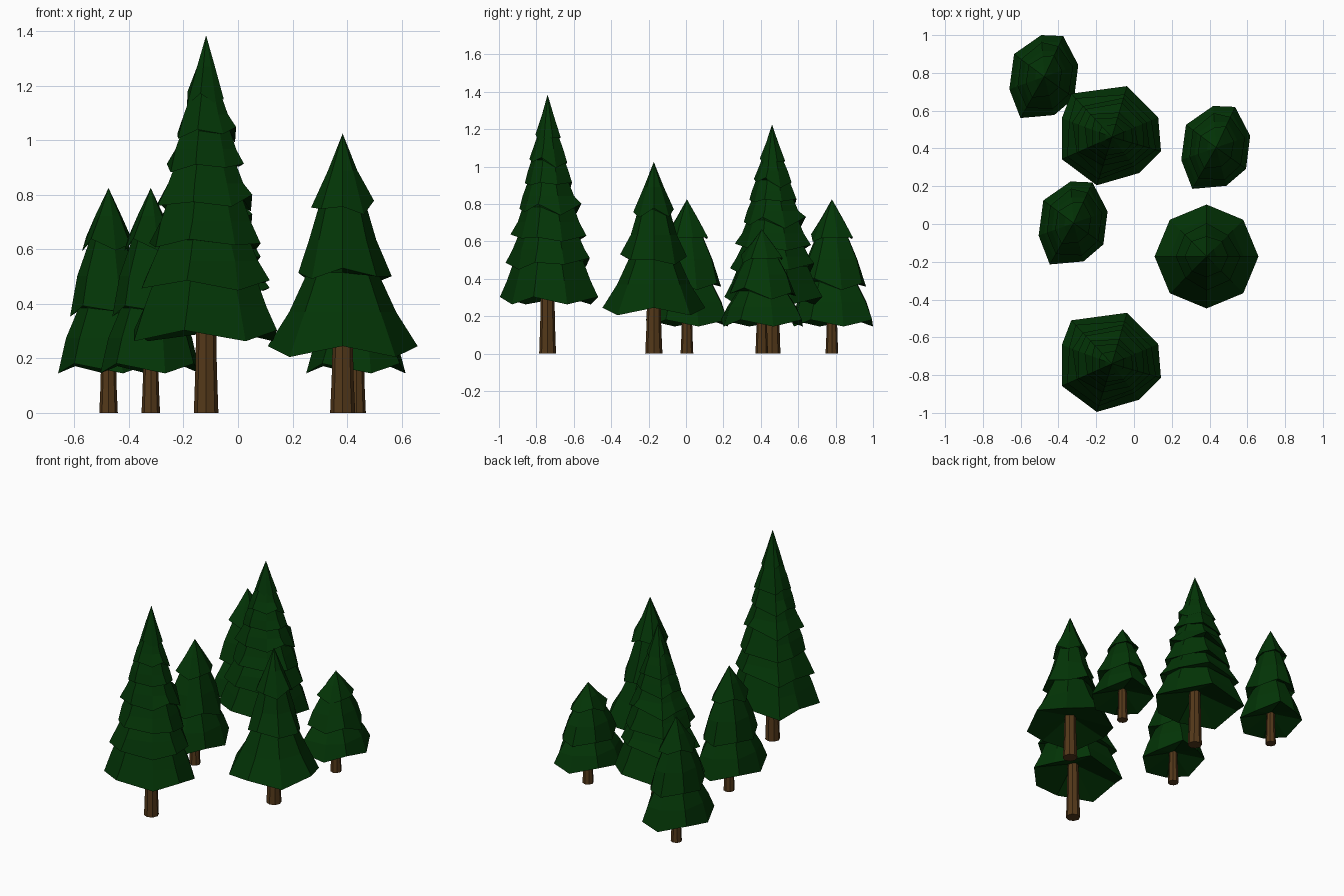
import bpy
import bmesh
import math
import random

default_cube = bpy.data.objects.get("Cube")
if default_cube:
    bpy.data.objects.remove(default_cube, do_unlink=True)


def make_material(name, colour):
    material = bpy.data.materials.new(name)
    material.use_nodes = True
    material.diffuse_color = colour
    shader = material.node_tree.nodes["Principled BSDF"]
    shader.inputs["Base Color"].default_value = colour
    return material


needle_green = make_material("needle green", (0.001, 0.036, 0.002, 1))
bark_brown = make_material("bark brown", (0.088, 0.04, 0.01, 1))


def make_object(name, bm, material, location):
    bmesh.ops.recalc_face_normals(bm, faces=bm.faces)
    mesh = bpy.data.meshes.new(name)
    bm.to_mesh(mesh)
    bm.free()
    mesh.materials.append(material)
    tree_part = bpy.data.objects.new(name, mesh)
    tree_part.location = (location[0], location[1], 0)
    bpy.context.collection.objects.link(tree_part)


def add_ring(bm, outline, scale, height, jag=0.0, jitter=0.0):
    ring = []
    for index, (x, y) in enumerate(outline):
        size = scale * (1 + random.uniform(-jitter, jitter))
        lift = jag if index % 2 == 0 else -jag
        lift += random.uniform(-jitter, jitter) / 4
        ring.append(bm.verts.new((x * size, y * size, height + lift)))
    return ring


def bridge(bm, lower, upper):
    count = len(lower)
    for i in range(count):
        j = (i + 1) % count
        bm.faces.new((lower[i], lower[j], upper[j], upper[i]))


def fan(bm, ring, centre):
    for i, vert in enumerate(ring):
        bm.faces.new((vert, ring[(i + 1) % len(ring)], centre))


# Canopy: a stack of skirts, each with a jagged rim tucked in under itself
def build_canopy(name, kind, location):
    random.seed(4)
    bm = bmesh.new()
    outline, jag = kind["outline"], kind["jag"]
    tip = bm.verts.new((0, 0, kind["tip"]))
    top_ring, top_scale, top_height = None, 0.0, kind["tip"]
    last = len(kind["tiers"]) - 1
    for level, (height, scale) in enumerate(kind["tiers"]):
        middle_scale = (top_scale + scale) / 2 * kind["bulge"]
        middle = add_ring(bm, outline, middle_scale, (top_height + height) / 2)
        rim = add_ring(bm, outline, scale, height, jag * (0.4 + 0.6 * scale),
                       0.0 if level == last else 0.07)
        if top_ring:
            bridge(bm, middle, top_ring)
        else:
            fan(bm, middle, tip)
        bridge(bm, rim, middle)
        if level == last:
            fan(bm, rim, bm.verts.new((0, 0, height + kind["hollow"])))
        else:
            top_scale, top_height = scale * kind["tuck"], height + 0.015
            top_ring = add_ring(bm, outline, top_scale, top_height)
            bridge(bm, top_ring, rim)
    make_object(name, bm, needle_green, location)


# Trunk: an eight-sided post that flares towards the ground
def build_trunk(name, kind, location):
    bm = bmesh.new()
    radius, top = kind["trunk"], kind["tiers"][-1][0] + kind["hollow"]
    rings = []
    for fraction, width in ((0, 1), (0.4, 0.88), (1, 0.78)):
        rings.append(add_ring(bm, octagon, radius * width, top * fraction))
    for lower, upper in zip(rings, rings[1:]):
        bridge(bm, lower, upper)
    bm.faces.new(rings[0])
    bm.faces.new(rings[-1])
    make_object(name, bm, bark_brown, location)


# A shorter version of a tree: the canopy is lower, the trunk is unchanged
def shorter(kind, tip):
    base = kind["tiers"][-1][0]
    ratio = (tip - base) / (kind["tip"] - base)
    tiers = [(base + (height - base) * ratio, scale)
             for height, scale in kind["tiers"]]
    return {**kind, "tip": tip, "tiers": tiers}


octagon = [(math.cos(k * math.pi / 4), math.sin(k * math.pi / 4))
           for k in range(8)]

# Tree kinds: outline of the lowest skirt, then height and scale of each skirt
tall = {
    "outline": [(0.245, 0.105), (0.08, 0.27), (-0.215, 0.23), (-0.265, 0.1),
                (-0.265, -0.117), (-0.08, -0.255), (0.145, -0.19),
                (0.26, -0.075)],
    "tip": 1.385, "trunk": 0.045, "jag": -0.02, "tuck": 0.82, "bulge": 1.0,
    "hollow": 0.11,
    "tiers": [(1.155, 0.25), (1.02, 0.41), (0.9, 0.51), (0.77, 0.63),
              (0.62, 0.74), (0.48, 0.86), (0.283, 1)],
}
broad = {
    "outline": [(x * 0.275, y * 0.275) for x, y in octagon],
    "tip": 1.025, "trunk": 0.046, "jag": 0.02, "tuck": 0.76, "bulge": 0.97,
    "hollow": 0.08,
    "tiers": [(0.755, 0.4), (0.5, 0.62), (0.225, 1)],
}
small = {
    "outline": [(0.18, 0.062), (0.1, 0.215), (-0.016, 0.22), (-0.16, 0.12),
                (-0.185, -0.066), (-0.126, -0.219), (0.053, -0.203),
                (0.158, -0.113)],
    "tip": 0.825, "trunk": 0.034, "jag": -0.018, "tuck": 0.74, "bulge": 1.06,
    "hollow": 0.06,
    "tiers": [(0.62, 0.5), (0.37, 0.8), (0.163, 1)],
}

# The grove
grove = [
    ("front_tall", tall, (-0.117, -0.74)),
    ("back_tall", shorter(tall, 1.225), (-0.117, 0.46)),
    ("broad", broad, (0.384, -0.172)),
    ("back_right_small", small, (-0.475, 0.78)),
    ("right_small", small, (-0.32, 0.005)),
    ("left_small", shorter(small, 0.665), (0.435, 0.405)),
]
for label, kind, location in grove:
    build_canopy(label + "_tree_canopy", kind, location)
    build_trunk(label + "_tree_trunk", kind, location)
